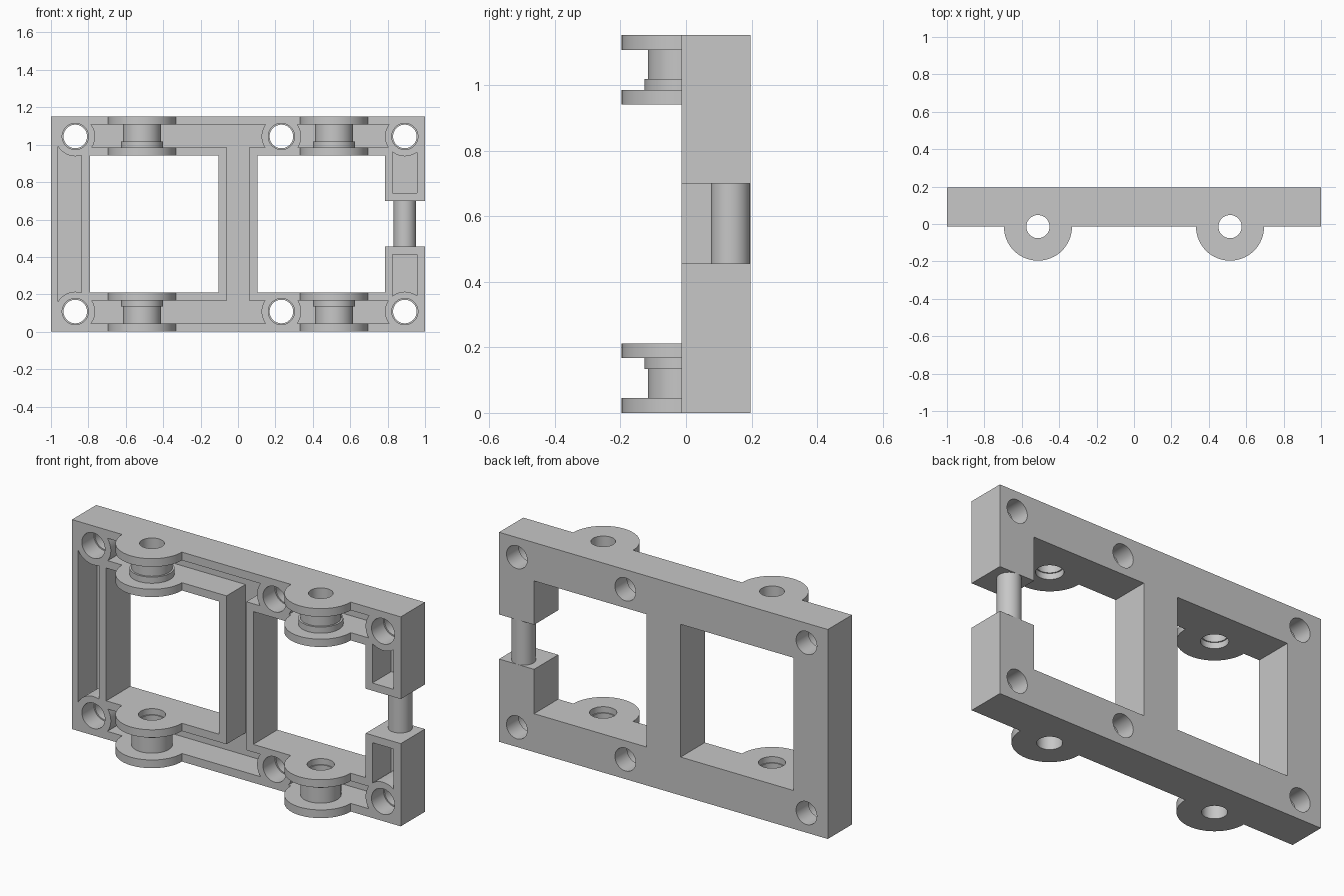
import bpy
import math
from mathutils import Matrix, Vector

cube = bpy.data.objects.get("Cube")
if cube:
    bpy.data.objects.remove(cube, do_unlink=True)

grey = bpy.data.materials.new("plain_grey")
grey.use_nodes = True
colour = (0.57, 0.57, 0.57, 1)
grey.diffuse_color = colour
grey.node_tree.nodes["Principled BSDF"].inputs["Base Color"].default_value = colour

FRONT, BACK, FLOOR = -0.014, 0.196, 0.15
HEIGHT, RAIL, CHANNEL, INNER = 1.152, 0.045, 0.168, 0.211
OUT = 0.3  # overshoot for cutters


def finish(obj, name, matrix):
    """Place the mesh and snap it so that flush faces match exactly."""
    obj.name = name
    obj.data.transform(matrix)
    for vert in obj.data.vertices:
        vert.co = Vector([round(c, 4) for c in vert.co])
    obj.data.materials.clear()
    obj.data.materials.append(grey)
    return obj


def box(name, x, y, z):
    bpy.ops.mesh.primitive_cube_add(size=1)
    size = [b - a for a, b in (x, y, z)]
    mid = [(a + b) / 2 for a, b in (x, y, z)]
    return finish(bpy.context.object, name, Matrix.Translation(mid) @ Matrix.Diagonal((*size, 1)))


def cylinder(name, radius, centre, span, axis="Z"):
    """Cylinder along Z (centre = x, y) or along Y (centre = x, z)."""
    bpy.ops.mesh.primitive_cylinder_add(vertices=64, radius=radius, depth=span[1] - span[0])
    mid = sum(span) / 2
    if axis == "Z":
        move = Matrix.Translation((centre[0], centre[1], mid))
    else:
        move = Matrix.Translation((centre[0], mid, centre[1])) @ Matrix.Rotation(math.pi / 2, 4, "X")
    return finish(bpy.context.object, name, move)


def combine(base, tools, operation):
    """Apply all tools to the base in a single exact boolean."""
    group = bpy.data.collections.new("tools")
    for tool in tools:
        group.objects.link(tool)
    mod = base.modifiers.new("combine", "BOOLEAN")
    mod.operation = operation
    mod.solver = "EXACT"
    mod.operand_type = "COLLECTION"
    mod.collection = group
    bpy.context.view_layer.objects.active = base
    bpy.ops.object.modifier_apply(modifier=mod.name)
    for tool in tools:
        bpy.data.objects.remove(tool, do_unlink=True)
    bpy.data.collections.remove(group)


def same(span):
    return span


def flip(span):
    """Mirror a height range about the middle of the frame."""
    return (HEIGHT - span[1], HEIGHT - span[0])


# Slab with two windows and a gap in the left post
frame = box("frame", (-1, 1), (FRONT, BACK), (0, HEIGHT))
combine(frame, [
    box("window", (-0.792, -0.105), (-OUT, OUT), (INNER, HEIGHT - INNER)),
    box("window", (0.103, 0.787), (-OUT, OUT), (INNER, HEIGHT - INNER)),
    box("gap", (0.7, 1.2), (-OUT, OUT), (0.455, 0.7)),
], "DIFFERENCE")

# Hollow channels open to the front, interrupted by round bosses
holes = [(x, z) for x in (-0.87, 0.232, 0.892) for z in (0.108, HEIGHT - 0.108)]
depth = (-OUT, FLOOR)
rail_span = (RAIL, CHANNEL)
channels = box("channels", (-0.06, 0.06), depth, (RAIL, HEIGHT - RAIL))
combine(channels, [
    box("post", (-0.963, -0.837), depth, (0.11, HEIGHT - 0.11)),
    box("lower_rail", (-0.87, 0.892), depth, rail_span),
    box("upper_rail", (-0.87, 0.892), depth, flip(rail_span)),
    box("lower_post", (0.827, 0.957), depth, (0.11, 0.414)),
    box("upper_post", (0.827, 0.957), depth, (0.742, HEIGHT - 0.11)),
], "UNION")
combine(channels, [cylinder("boss", 0.106, p, (-0.4, 0.4), "Y") for p in holes], "DIFFERENCE")
combine(frame, [channels], "DIFFERENCE")

# Hinge lugs with a spool and collar between each pair
solids, cutters = [], []
for x in (-0.5135, 0.5135):
    centre = (x, FRONT)
    for turn in (same, flip):
        solids.append(cylinder("spool", 0.102, centre, turn((0.02, 0.15)), "Z"))
        solids.append(cylinder("collar", 0.112, centre, turn((0.134, 0.19)), "Z"))
        for span in ((0, RAIL), (CHANNEL, INNER)):
            solids.append(cylinder("lug", 0.182, centre, turn(span), "Z"))
        cutters.append(cylinder("hinge_hole", 0.062, centre, turn((-OUT, 0.3)), "Z"))
        cutters.append(cylinder("hinge_recess", 0.068, centre, turn((0.178, 0.32)), "Z"))
combine(frame, solids, "UNION")

# Mounting holes, wider at the front
for place in holes:
    cutters.append(cylinder("mount_hole", 0.063, place, (-0.4, OUT), "Y"))
    cutters.append(cylinder("mount_recess", 0.07, place, (-OUT, 0.09), "Y"))
combine(frame, cutters, "DIFFERENCE")

# Pin bridging the gap
pin = cylinder("gap_pin", 0.06, (0.892, 0.136), (0.44, 0.72), "Z")

for obj in (frame, pin):
    bpy.ops.object.select_all(action="DESELECT")
    obj.select_set(True)
    bpy.context.view_layer.objects.active = obj
    bpy.ops.object.shade_smooth_by_angle(angle=math.radians(30))
